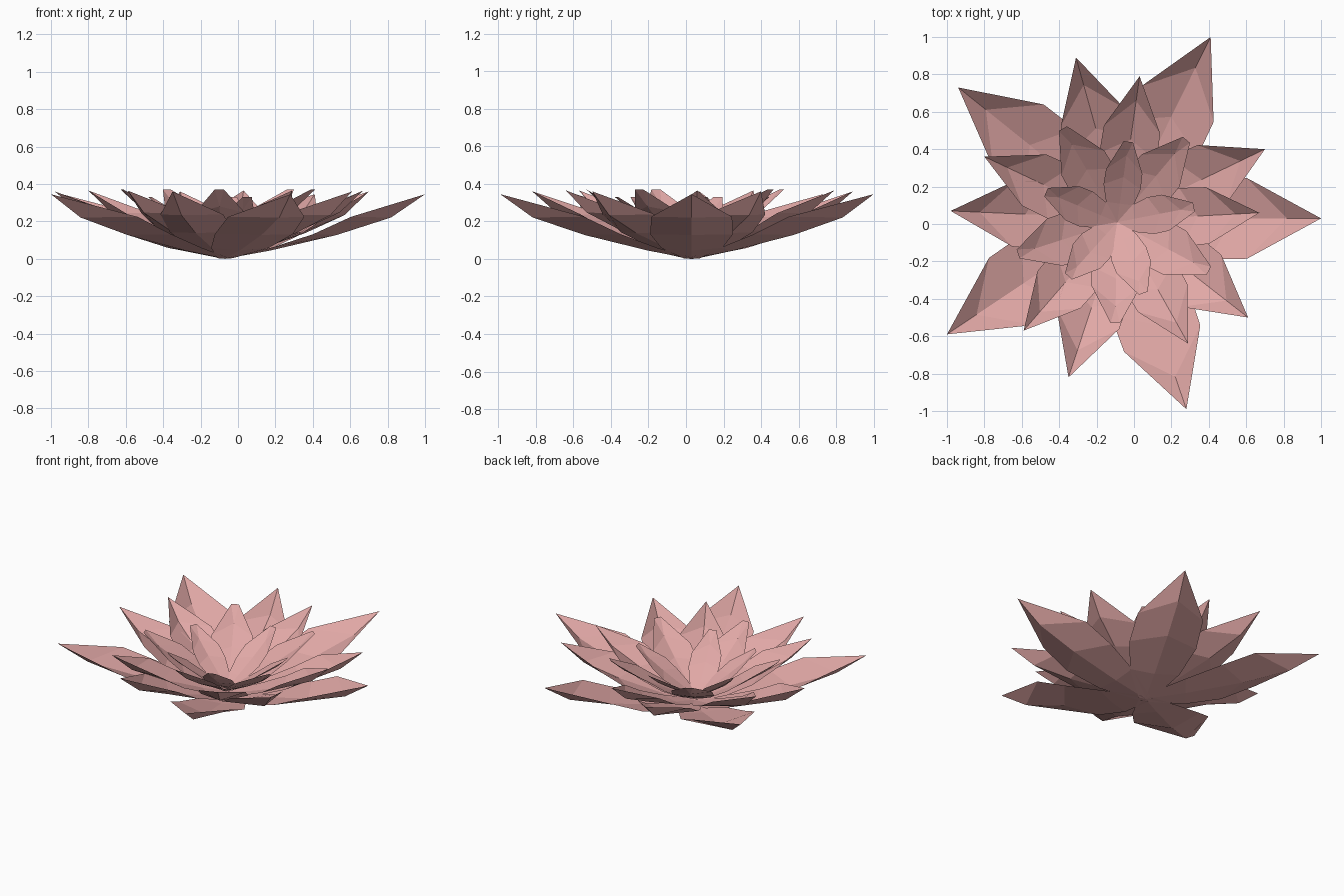
import bpy, bmesh, math

if "Cube" in bpy.data.objects:
    bpy.data.objects.remove(bpy.data.objects["Cube"])

pink = bpy.data.materials.new("soft_pink")
pink.diffuse_color = (0.75, 0.39, 0.38, 1)
pink.use_nodes = True
pink.node_tree.nodes["Principled BSDF"].inputs["Base Color"].default_value = pink.diffuse_color

# Rows of one petal: edge reach, half width, edge height, edge lift, ridge reach, ridge height
# (all as fractions of petal length, width and tip height)
ROWS = [
    (0.00, 0.20, 0.00, 0.01, 0.00, 0.00),
    (0.23, 0.74, 0.13, 0.04, 0.23, 0.13),
    (0.44, 1.00, 0.28, 0.10, 0.56, 0.37),
    (0.63, 0.98, 0.44, 0.21, 0.83, 0.64),
]


def petal(bm, centre, tip, width, base, height, blunt, flat):
    dx, dy = tip[0] - centre[0], tip[1] - centre[1]
    length, a = math.hypot(dx, dy), math.atan2(dy, dx)
    c, s = math.cos(a), math.sin(a)

    def vert(r, side, z, lift=0):
        z = z + flat * (r - z) + (1 - flat) * lift     # straighten the bowl
        r *= length
        return bm.verts.new((centre[0] + r * c - side * s,
                             centre[1] + r * s + side * c,
                             base + z * (height - base)))

    rows = [[vert(re, -w * width, ze, lift),
             vert(rr, 0, zr),
             vert(re, w * width, ze, lift)] for re, w, ze, lift, rr, zr in ROWS]
    for p, q in zip(rows, rows[1:]):
        for i in (0, 1):
            bm.faces.new((p[i], q[i], q[i + 1], p[i + 1]))
    last = rows[-1]
    if blunt:      # cut-off tip
        t0, t1 = vert(1, -blunt, 1), vert(1, blunt, 1)
        bm.faces.new((last[0], t0, last[1]))
        bm.faces.new((t0, t1, last[1]))
        bm.faces.new((last[1], t1, last[2]))
    else:          # pointed tip
        t = vert(1, 0, 1)
        bm.faces.new((last[0], t, last[1]))
        bm.faces.new((last[1], t, last[2]))


def ring(name, centre, tips, width, base, height, blunt=0, flat=0):
    bm = bmesh.new()
    for tip in tips:
        petal(bm, centre, tip, width, base, height, blunt, flat)
    me = bpy.data.meshes.new(name)
    bm.to_mesh(me)
    bm.free()
    me.materials.append(pink)
    ob = bpy.data.objects.new(name, me)
    bpy.context.collection.objects.link(ob)


# Five rings of five petals, from the widest to the innermost
ring("outer_petals", (-0.07, 0.03),
     [(0.41, 1.0), (-0.94, 0.73), (-1.0, -0.59), (0.28, -0.99), (1.0, 0.03)],
     0.22, 0.0, 0.345)
ring("second_petals", (-0.07, 0.03),
     [(-0.31, 0.89), (-0.98, 0.07), (-0.35, -0.82), (0.61, -0.50), (0.70, 0.40)],
     0.18, 0.008, 0.36)
ring("third_petals", (-0.08, 0.02),
     [(0.03, 0.79), (-0.80, 0.36), (-0.59, -0.57), (0.29, -0.64), (0.67, 0.06)],
     0.155, 0.018, 0.365, 0, 0.1)
ring("fourth_petals", (-0.09, 0.01),
     [(0.28, 0.45), (-0.38, 0.51), (-0.62, -0.16), (-0.10, -0.53), (0.40, -0.25)],
     0.135, 0.03, 0.37, 0.025, 0.5)
ring("inner_petals", (-0.09, 0.01),
     [(-0.03, 0.44), (-0.47, 0.17), (-0.35, -0.28), (0.05, -0.37), (0.32, 0.09)],
     0.1, 0.045, 0.33, 0.025, 0.6)
